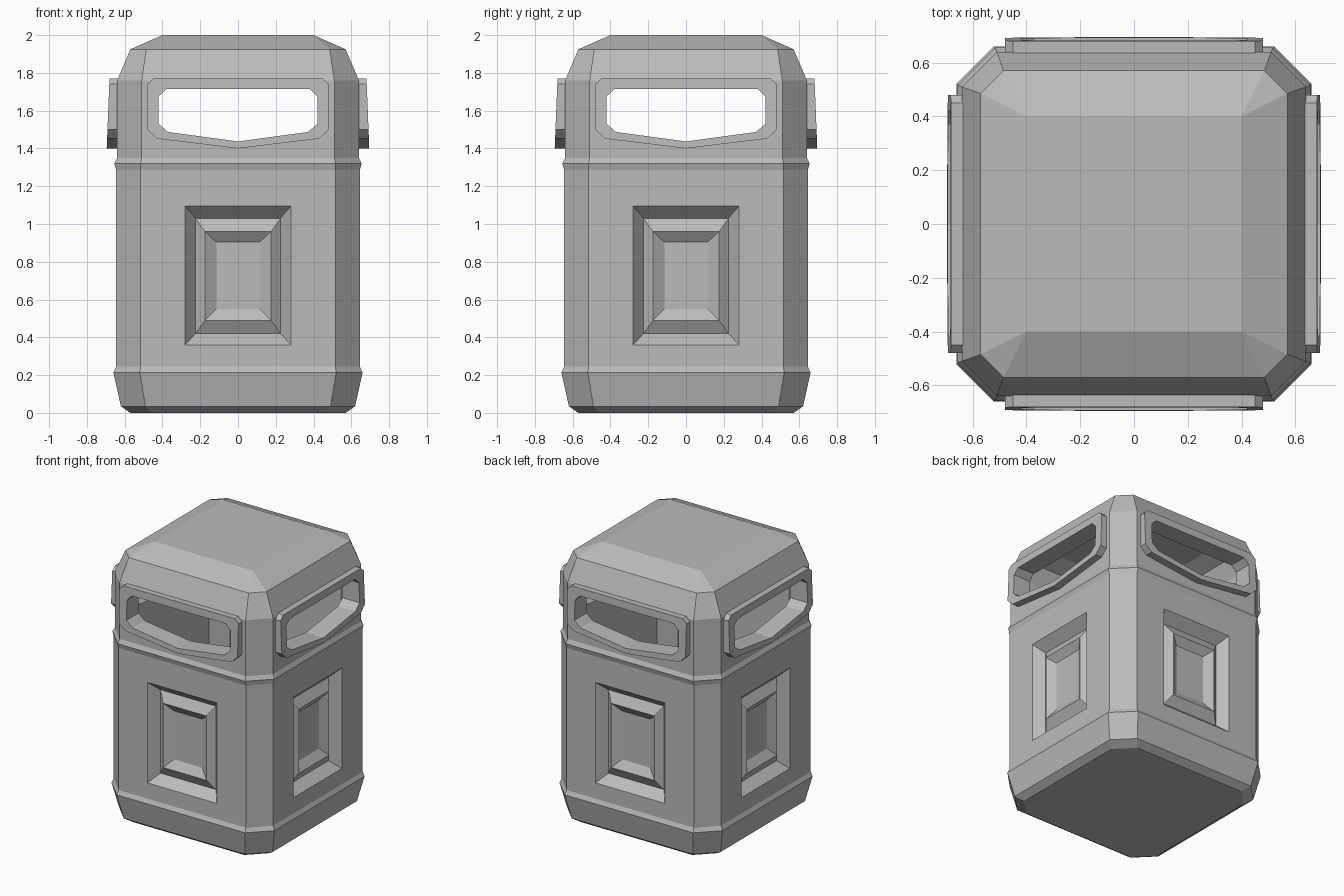
import bpy, bmesh, math
from mathutils import Matrix, Vector

old = bpy.data.objects.get("Cube")
if old:
    bpy.data.objects.remove(old, do_unlink=True)

grey = bpy.data.materials.new("grey plastic")
grey.use_nodes = True
COLOUR = (0.5, 0.5, 0.5, 1)
grey.diffuse_color = COLOUR
grey.node_tree.nodes["Principled BSDF"].inputs["Base Color"].default_value = COLOUR


def finish(bm, name):
    bmesh.ops.remove_doubles(bm, verts=bm.verts, dist=0.0005)
    bmesh.ops.recalc_face_normals(bm, faces=bm.faces)
    mesh = bpy.data.meshes.new(name)
    bm.to_mesh(mesh)
    bm.free()
    mesh.materials.append(grey)
    ob = bpy.data.objects.new(name, mesh)
    bpy.context.collection.objects.link(ob)
    return ob


def ring(bm, z, half, flat):
    """Square outline with chamfered corners; flat is half the straight side."""
    pts = []
    for i in range(4):
        turn = Matrix.Rotation(i * math.pi / 2, 3, "Z")
        pts += [turn @ Vector((s * flat, -half, z)) for s in (-1, 1)]
    return [bm.verts.new(p) for p in pts]


def bridge(bm, a, b):
    n = len(a)
    return [bm.faces.new((a[i], a[(i + 1) % n], b[(i + 1) % n], b[i])) for i in range(n)]


def stack(bm, profile):
    rings = [ring(bm, *p) for p in profile]
    bands = [bridge(bm, a, b) for a, b in zip(rings, rings[1:])]
    bm.faces.new(rings[0])
    bm.faces.new(rings[-1])
    return bands


# Body: foot flare, straight walls, waist ridge, hood
PROFILE = [(0, 0.57, 0.45), (0.035, 0.62, 0.49), (0.215, 0.66, 0.52),
           (0.245, 0.645, 0.515), (1.285, 0.645, 0.515), (1.32, 0.655, 0.515),
           (1.35, 0.64, 0.51), (1.76, 0.64, 0.51), (1.925, 0.57, 0.485),
           (2.0, 0.40, 0.399)]
bm = bmesh.new()
bands = stack(bm, PROFILE)

# Stepped panels in the four walls: half width, bottom, top, depth
PANEL = [(0.28, 0.36, 1.095, 0), (0.225, 0.42, 1.03, 0.07),
         (0.175, 0.49, 0.96, 0.03), (0.115, 0.55, 0.905, 0.07)]
for i, wall in enumerate(bands[3][::2]):
    turn = Matrix.Rotation(i * math.pi / 2, 3, "Z")
    loop = list(wall.verts)
    bm.faces.remove(wall)
    for w, low, high, depth in PANEL:
        corners = [(-w, low), (w, low), (w, high), (-w, high)]
        step = [bm.verts.new(turn @ Vector((x, depth - 0.645, z))) for x, z in corners]
        bridge(bm, loop, step)
        loop = step
    bm.faces.new(loop)
body = finish(bm, "bin_body")

# Slot outlines, mirrored from the right half, in x and z
def outline(half):
    return half + [(-x, z) for x, z in reversed(half) if x]


INNER = outline([(0, 1.437), (0.37, 1.487), (0.42, 1.53), (0.42, 1.675), (0.38, 1.715)])
OUTER = outline([(0, 1.40), (0.43, 1.452), (0.48, 1.50), (0.48, 1.74), (0.45, 1.77)])


def cut(cutter):
    mod = body.modifiers.new("cut", "BOOLEAN")
    mod.operation = "DIFFERENCE"
    mod.solver = "EXACT"
    mod.object = cutter
    bpy.context.view_layer.objects.active = body
    bpy.ops.object.modifier_apply(modifier=mod.name)
    bpy.data.objects.remove(cutter, do_unlink=True)


# Hollow inside
bm = bmesh.new()
stack(bm, [(0.1, 0.55, 0.45), (1.76, 0.55, 0.45), (1.88, 0.50, 0.42), (1.93, 0.38, 0.36)])
cut(finish(bm, "cavity_cutter"))

# Slots running through in both directions
for i in range(2):
    bm = bmesh.new()
    turn = Matrix.Rotation(i * math.pi / 2, 3, "Z")
    ends = [[bm.verts.new(turn @ Vector((x, y, z))) for x, z in INNER] for y in (-1, 1)]
    bridge(bm, *ends)
    for end in ends:
        bm.faces.new(end)
    cut(finish(bm, "slot_cutter"))


# Raised, slightly leaning frames around the slots
def front(z):
    return -0.695 + (z - 1.40) * 0.04


for i, side in enumerate(("front", "left", "back", "right")):
    bm = bmesh.new()
    turn = Matrix.Rotation(i * math.pi / 2, 3, "Z")
    loops = []
    for shape, lean in ((OUTER, False), (OUTER, True), (INNER, True), (INNER, False)):
        loops.append([bm.verts.new(turn @ Vector((x, front(z) if lean else -0.63, z)))
                      for x, z in shape])
    for a, b in zip(loops, loops[1:] + loops[:1]):
        bridge(bm, a, b)
    finish(bm, side + "_slot_frame")
